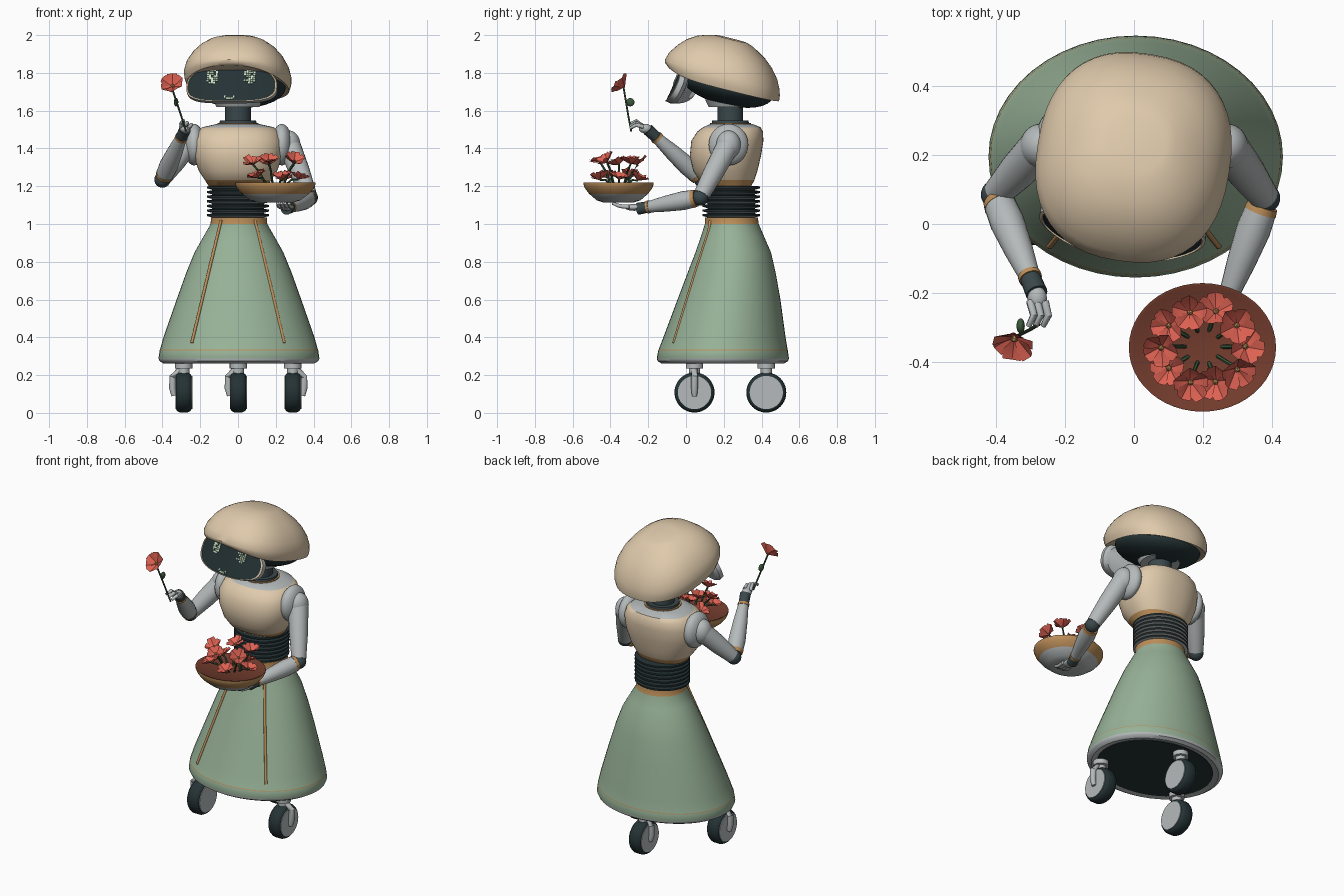
import bpy, bmesh, math, random
from math import radians, cos, sin
from mathutils import Vector, Matrix

random.seed(4)
if "Cube" in bpy.data.objects:
    bpy.data.objects.remove(bpy.data.objects["Cube"])


def material(name, *rgb):
    m = bpy.data.materials.new(name)
    m.use_nodes = True
    m.diffuse_color = (*rgb, 1)
    m.node_tree.nodes["Principled BSDF"].inputs["Base Color"].default_value = (*rgb, 1)
    return m


tan = material("warm tan", .74, .59, .41)
green = material("sage green", .31, .44, .31)
gray = material("light gray", .46, .49, .49)
dark = material("near black", .018, .032, .035)
slate = material("slate", .042, .064, .07)
gold = material("copper gold", .5, .27, .1)
red = material("petal red", .72, .12, .085)
brown = material("red brown", .17, .045, .026)
leaf = material("stem green", .045, .1, .045)
glow = material("pale glow", .6, .76, .55)


def finish(name, bm, mats, closed=True):
    """Turn a bmesh into an object, smooth except at hard edges."""
    if closed:
        bmesh.ops.recalc_face_normals(bm, faces=bm.faces[:])
    for f in bm.faces:
        f.smooth = True
    for e in bm.edges:
        e.smooth = len(e.link_faces) == 2 and e.calc_face_angle(0) < radians(38)
    mesh = bpy.data.meshes.new(name)
    bm.to_mesh(mesh)
    bm.free()
    for m in mats:
        mesh.materials.append(m)
    bpy.context.collection.objects.link(bpy.data.objects.new(name, mesh))


def oval(power=2, count=48):
    """Unit superellipse, starting at +x."""
    for i in range(count):
        a = math.tau * i / count
        c, s = cos(a), sin(a)
        yield (math.copysign(abs(c) ** (2 / power), c),
               math.copysign(abs(s) ** (2 / power), s))


def ring(z, front, back, half, cx=0, power=2):
    mid, deep = (front + back) / 2, (back - front) / 2
    return [Vector((cx + half * c, mid + deep * s, z)) for c, s in oval(power)]


def loft(name, rings, bands, matrix=Matrix()):
    """Skin a stack of rings; bands gives one material per step."""
    mats = list(dict.fromkeys(bands))
    bm = bmesh.new()
    rows = [[bm.verts.new(matrix @ p) for p in r] for r in rings]
    n = len(rows[0])
    for low, high, m in zip(rows, rows[1:], bands):
        for i in range(n):
            j = (i + 1) % n
            bm.faces.new((low[i], low[j], high[j], high[i])).material_index = mats.index(m)
    bm.faces.new(rows[0][::-1]).material_index = mats.index(bands[0])
    bm.faces.new(rows[-1]).material_index = mats.index(bands[-1])
    finish(name, bm, mats)


def tube(name, path, radii, mat, count=20):
    """Round tube along a path with one radius per point."""
    pts = [Vector(p) for p in path]
    rings = []
    for i, p in enumerate(pts):
        d = (pts[min(i + 1, len(pts) - 1)] - pts[max(i - 1, 0)]).normalized()
        u = d.cross(Vector((.3, 1, 0) if abs(d.z) > .8 else (0, 0, 1))).normalized()
        v = d.cross(u)
        rings.append([p + radii[i] * (c * u + s * v) for c, s in oval(2, count)])
    loft(name, rings, [mat] * (len(pts) - 1))


def ball(name, centre, size, mat, matrix=Matrix()):
    bm = bmesh.new()
    place = matrix @ Matrix.Translation(centre) @ Matrix.Diagonal((*size, 1))
    bmesh.ops.create_uvsphere(bm, u_segments=32, v_segments=16, radius=1, matrix=place)
    finish(name, bm, [mat])


# Skirt with pale hem, gold seam line and dark underside
skirt = [(.27, -.1, .49, .365), (.262, -.13, .52, .4), (.274, -.15, .54, .42),
         (.288, -.155, .545, .426), (.331, -.147, .539, .42), (.335, -.145, .538, .418),
         (.4, -.12, .527, .4), (.6, -.045, .5, .33), (.74, .008, .475, .28),
         (.85, .05, .45, .235), (.93, .078, .415, .19), (1, .1, .385, .15),
         (1.035, .1, .38, .148)]
loft("skirt", [ring(*r, cx=.005) for r in skirt],
     [gray] * 3 + [green, gold] + [green] * 6 + [gold])
loft("skirt_underside", [ring(z, -.1, .49, .365, .005) for z in (.265, .269)], [dark])


def on_skirt(z, x):
    for a, b in zip(skirt, skirt[1:]):
        if a[0] <= z <= b[0]:
            t = (z - a[0]) / (b[0] - a[0])
            front, back, half = [a[k] + t * (b[k] - a[k]) for k in (1, 2, 3)]
            mid, deep = (front + back) / 2, (back - front) / 2
            return Vector((x, mid - deep * math.sqrt(1 - (x / half) ** 2), z))


for side, label in ((-1, "right"), (1, "left")):
    steps = [i / 12 for i in range(13)]
    tube(label + "_skirt_trim", [on_skirt(1.02 - .65 * t, side * (.09 + .155 * t)) for t in steps],
         [.008] * len(steps), gold, 12)

# Ribbed waist, pale under each rib
ribs = []
for i in range(7):
    z = 1.035 + i * .0245
    for up, grow in ((0, 0), (.007, .027), (.017, .027), (.02, 0)):
        ribs.append(ring(z + up, .115 - grow, .365 + grow, .138 + grow))
loft("waist_bellows", ribs, ([gray, dark, dark, dark] * 7)[:-1])

# Torso, collar and neck
torso = [(1.2, .115, .345, .155), (1.232, .07, .362, .175), (1.28, .038, .378, .207),
         (1.36, .02, .397, .236), (1.44, .028, .41, .24), (1.49, .06, .407, .218),
         (1.512, .09, .395, .19), (1.53, .13, .35, .11)]
loft("torso", [ring(*r, power=2.3) for r in torso], [gold] + [tan] * 5 + [gray])
tube("collar_trim", [(0, .235, 1.515), (0, .235, 1.535)], [.108, .108], gold, 40)
tube("collar", [(0, .235, 1.52), (0, .235, 1.548)], [.1, .096], slate, 40)
tube("neck", [(0, .235, 1.53), (0, .235, 1.7)], [.068, .068], slate, 32)

# Head, turned a little to its right and looking up
turn = Matrix.Translation((0, .2, 0)) @ Matrix.Rotation(radians(-9), 4, "Z") @ Matrix.Translation((0, -.2, 0))
tilt = turn @ Matrix.Translation((0, .195, 1.725)) @ Matrix.Rotation(radians(-14.3), 4, "X")
helmet = [(.012, -.28, .28, .25), (0, -.31, .305, .268), (.03, -.325, .302, .279),
          (.065, -.331, .29, .28), (.11, -.318, .266, .268), (.16, -.283, .225, .238),
          (.2, -.245, .178, .2), (.232, -.195, .125, .152), (.25, -.14, .09, .115),
          (.258, -.1, .06, .085)]
shell = [ring(*r, power=2.4) for r in helmet]
for edge, lift in zip(shell, (.045, .045, .02)):
    for p in edge:
        p.z += lift * max(0, -p.y / .32) ** 3
loft("helmet", shell, [tan] * (len(shell) - 1), tilt)
ball("head_underside", (0, .02, .01), (.25, .25, .1), dark, tilt)
tube("neck_socket", [(0, .235, 1.62), (0, .235, 1.66)], [.115, .135], gray, 32)

# Curved visor with thin rim
look = turn @ Matrix.Translation((0, -.06, 1.747)) @ Matrix.Rotation(radians(-24), 4, "X")


def face_point(u, v, depth):
    return Vector((u, depth + .05 * (u / .24) ** 2, v))


plan = [(.05, 0), (.35, 0), (.65, 0), (.955, 0), (.965, -.005), (1, -.003), (1, .025), (.9, .05)]
loft("visor", [[face_point(.243 * s * c, .107 * s * d, depth) for c, d in oval(2.6)] for s, depth in plan],
     [dark] * 3 + [tan] * 2 + [gray] * 2, look)

# Lit pixels for eyes and mouth
bm = bmesh.new()
pixels = [(side * .1 + i * .012, .04 + j * .012) for side in (-1, 1)
          for i in (-2, -1, 0, 1, 2) for j in (-3, -2, -1, 0, 1, 2, 3)
          if abs(i) + abs(j) < 5 and random.random() < .85]
pixels += [(i * .012, -.08 - .01 * (abs(i) < 2)) for i in (-2, -1, 0, 1, 2)]
for u, v in pixels:
    spot = look @ Matrix.Translation(face_point(u, v, -.001)) @ Matrix.Diagonal((.01, .006, .01, 1))
    bmesh.ops.create_cube(bm, size=1, matrix=spot)
finish("face_pixels", bm, [glow])


# Arms
def arm(label, shoulder, elbow, wrist):
    s, e, w = Vector(shoulder), Vector(elbow), Vector(wrist)
    side = math.copysign(1, s.x)
    ball(label + "_shoulder", (side * .232, .225, 1.42), (.055, .105, .11), gray)
    ball(label + "_shoulder_joint", s, (.06, .065, .075), gray)
    tube(label + "_upper_arm", [s, s.lerp(e, .5), s.lerp(e, .95)], [.06, .055, .043], gray)
    ball(label + "_elbow", e, (.043, .043, .043), slate)
    tube(label + "_elbow_trim", [e.lerp(w, .07), e.lerp(w, .13)], [.045, .048], gold)
    tube(label + "_forearm", [e.lerp(w, t) for t in (.1, .3, .6, .9)], [.046, .05, .042, .03], gray)
    tube(label + "_wrist_trim", [e.lerp(w, .88), e.lerp(w, .92)], [.034, .034], gold)
    tube(label + "_wrist", [e.lerp(w, .91), e.lerp(w, 1.08)], [.03, .032], slate)


arm("right", (-.27, .225, 1.42), (-.4, .085, 1.235), (-.29, -.18, 1.48))
arm("left", (.27, .225, 1.42), (.38, .075, 1.14), (.265, -.23, 1.085))

# Hands
ball("right_palm", (-.28, -.215, 1.505), (.028, .035, .025), gray)
for i, x in enumerate((-.3, -.28, -.258)):
    tube("right_finger", [(x, -.225, 1.515), (x + .01, -.265, 1.545 - i * .01),
                          (x - .005, -.295, 1.53 - i * .012)], [.012, .011, .008], gray, 10)
ball("left_palm", (.255, -.275, 1.088), (.035, .05, .018), gray)
for x in (.225, .245, .265, .285):
    tube("left_finger", [(x, -.3, 1.09), (x - .01, -.35, 1.095), (x - .015, -.39, 1.11)],
         [.012, .011, .008], gray, 10)

# Serving bowl
bowl = [(1.115, .45), (1.125, .62), (1.16, .84), (1.19, .96), (1.21, 1), (1.22, 1), (1.22, .96), (1.212, .9)]
loft("bowl", [ring(z, -.357 - .186 * k, -.357 + .186 * k, .213 * k, .198) for z, k in bowl],
     [gray, gray, gold, gold, gold, brown, brown])


# Flowers with cupped petals
def flower(name, centre, normal, size, petals=5):
    place = (Matrix.Translation(centre) @ Vector(normal).to_track_quat("Z", "Y").to_matrix().to_4x4()
             @ Matrix.Rotation(random.random() * 6, 4, "Z") @ Matrix.Scale(size, 4))
    bm = bmesh.new()
    for k in range(petals):
        spin = place @ Matrix.Rotation(math.tau * k / petals, 4, "Z")
        lift = random.uniform(-.1, .35)
        rows = [[bm.verts.new(spin @ Vector((reach + bulge * (1 - abs(c)), c * wide, up + lift * reach + .15 * abs(c))))
                 for c in (-1, 0, 1)]
                for reach, wide, up, bulge in ((.08, .08, 0, 0), (.55, .5, .2, 0), (.85, .42, .42, .18))]
        for a, b in zip(rows, rows[1:]):
            for i in (0, 1):
                bm.faces.new((a[i], b[i], b[i + 1], a[i + 1]))
    before = set(bm.faces)
    bmesh.ops.create_icosphere(bm, subdivisions=1, radius=.18, matrix=place @ Matrix.Translation((0, 0, .15)))
    for f in set(bm.faces) - before:
        f.material_index = 1
    finish(name, bm, [red, gold], closed=False)


for k in range(10):
    a = math.tau * k / 10
    out = Vector((cos(a), sin(a), 0))
    head = Vector((.2 + .12 * out.x, -.355 + .105 * out.y, (1.32 if k % 2 else 1.24) + random.uniform(-.01, .01)))
    root = Vector((.2 + .05 * out.x, -.355 + .045 * out.y, 1.205))
    tube("bowl_stem", [root, root.lerp(head, .5) + Vector((0, 0, .015)), head], [.006] * 3, leaf, 6)
    lean = Vector((random.uniform(-.3, .3), random.uniform(-.5, .1), 1))
    flower("bowl_flower", head, out * .3 + lean, .052)

tube("held_stem", [(-.275, -.29, 1.49), (-.3, -.305, 1.57), (-.35, -.33, 1.72)], [.005] * 3, leaf, 8)
flower("held_flower", (-.345, -.325, 1.725), (-.15, -.75, .6), .062, 6)
ball("held_leaf", (-.328, -.295, 1.645), (.012, .022, .022), leaf)

# Casters: two in front, one behind
for label, x, y, side, gap in (("front_right", -.287, .045, -1, .06), ("front_left", .29, .045, 1, .06),
                               ("back", .002, .425, -1, .055)):
    mid = Vector((x, y, .108))
    across = Vector((1, 0, 0))
    tube(label + "_tire", [mid + across * d for d in (-.042, -.036, -.02, .02, .036, .042)],
         [.086, .098, .106, .106, .098, .086], dark, 40)
    tube(label + "_hub", [mid - across * .045, mid + across * .045], [.088, .088], gray, 40)
    tube(label + "_mount", [(x, y, .2), (x, y, .235), (x, y, .236), (x, y, .275)], [.03, .03, .046, .046], gray)
    reach = x + side * gap
    tube(label + "_fork", [(x + side * .02, y, .232), (reach, y, .19), (reach, y, .13), (reach - side * .008, y, .09)],
         [.018, .018, .018, .014], gray, 12)
